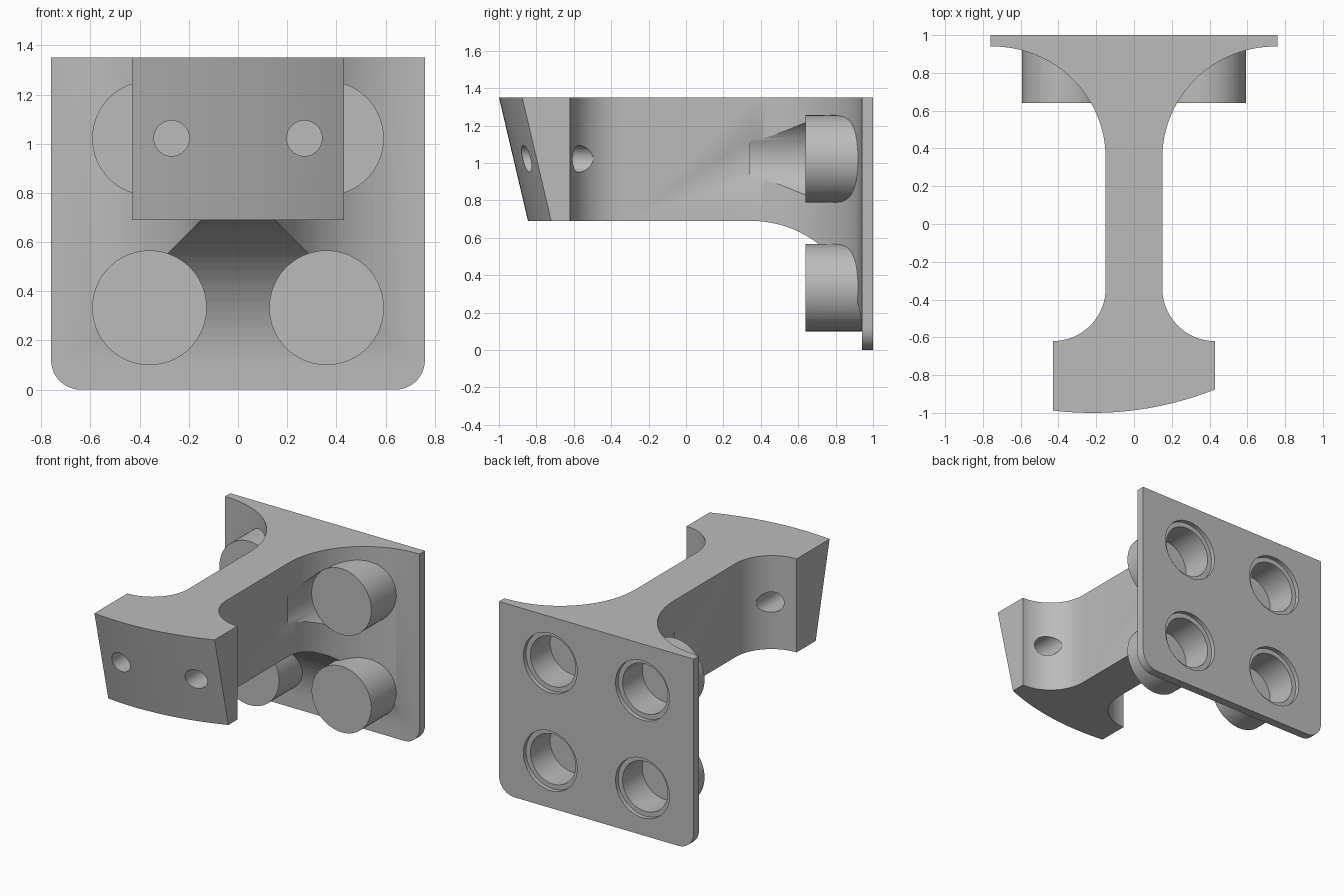
import bpy, bmesh
from math import sin, cos, pi, sqrt
from mathutils import Matrix, Vector

if "Cube" in bpy.data.objects:
    bpy.data.objects.remove(bpy.data.objects["Cube"], do_unlink=True)

grey = bpy.data.materials.new("plain grey")
grey.use_nodes = True
grey.diffuse_color = (0.5, 0.5, 0.5, 1)
grey.node_tree.nodes["Principled BSDF"].inputs["Base Color"].default_value = grey.diffuse_color

TOP, UNDER = 1.35, 0.69
WEB, HEAD = 0.15, 0.43
BOSSES = [(x, z) for x in (-0.36, 0.36) for z in (0.333, 1.022)]


def finish(name, bm):
    bmesh.ops.recalc_face_normals(bm, faces=bm.faces)
    mesh = bpy.data.meshes.new(name)
    bm.to_mesh(mesh)
    bm.free()
    mesh.materials.append(grey)
    ob = bpy.data.objects.new(name, mesh)
    bpy.context.collection.objects.link(ob)
    return ob


def cylinders(name, centres, radius, y0, y1, segments=64):
    """Rods lying along y, one at each (x, z) centre."""
    bm = bmesh.new()
    for x, z in centres:
        place = Matrix.Translation((x, (y0 + y1) / 2, z)) @ Matrix.Rotation(pi / 2, 4, 'X')
        bmesh.ops.create_cone(bm, cap_ends=True, segments=segments, radius1=radius,
                              radius2=radius, depth=y1 - y0, matrix=place)
    return finish(name, bm)


def combine(target, tool, operation):
    tool.hide_render = True
    mod = target.modifiers.new(operation.lower(), 'BOOLEAN')
    mod.operation, mod.solver, mod.object = operation, 'EXACT', tool
    bpy.ops.object.select_all(action='DESELECT')
    bpy.context.view_layer.objects.active = target
    target.select_set(True)
    bpy.ops.object.modifier_apply(modifier=mod.name)
    bpy.data.objects.remove(tool, do_unlink=True)


# Arm: clamp head, web and a flare that spreads sideways and down
N = 24
side = []  # (half width, y, underside z)
for i in range(N + 1):
    a = pi / 2 * i / N
    side.append((HEAD - 0.28 * sin(a), -0.62 + 0.28 * (1 - cos(a)), UNDER))
web_end = len(side)
for i in range(N + 1):
    a = pi / 2 * i / N
    spread = 0.6 * (1 - cos(a))
    side.append((WEB + spread, 0.35 + 0.59 * sin(a), UNDER - spread))
side.append((0.75, 0.97, 0.09))

bm = bmesh.new()


def column(x, y, z, shift=0):
    return bm.verts.new((x, y, TOP)), bm.verts.new((x, y + shift, z))


right = [column(-w, y, z) for w, y, z in side]
left = [column(w, y, z) for w, y, z in side]
front = []
for i in range(N + 1):
    x = -HEAD + 2 * HEAD * i / N
    front.append(column(x, 0.76 - sqrt(1.76 ** 2 - (x + 0.22) ** 2), UNDER, 0.155))

loop = front + left + right[::-1]
for (t0, b0), (t1, b1) in zip(loop, loop[1:] + loop[:1]):
    bm.faces.new((t0, t1, b1, b0))
bm.faces.new([t for t, b in loop])
flat = front + left[:web_end + 1] + right[web_end::-1]
bm.faces.new([b for t, b in flat])
for i in range(web_end, len(side) - 1):
    bm.faces.new((left[i][1], left[i + 1][1], right[i + 1][1], right[i][1]))
bracket = finish("mounting_bracket", bm)

# Back plate with rounded lower corners
bm = bmesh.new()
outline = [(0.76, TOP), (-0.76, TOP)]
for cx, start in ((-0.64, pi), (0.64, 1.5 * pi)):
    for i in range(13):
        a = start + pi / 2 * i / 12
        outline.append((cx + 0.12 * cos(a), 0.12 + 0.12 * sin(a)))
base = bm.faces.new([bm.verts.new((x, 0.94, z)) for x, z in outline])
ext = bmesh.ops.extrude_face_region(bm, geom=[base], use_keep_orig=True)
moved = [g for g in ext["geom"] if isinstance(g, bmesh.types.BMVert)]
bmesh.ops.translate(bm, verts=moved, vec=Vector((0, 0.06, 0)))
combine(bracket, finish("back_plate", bm), 'UNION')

# Clearance in the web, then the round bosses
combine(bracket, cylinders("boss_clearance", BOSSES, 0.235, 0.342, 0.645), 'DIFFERENCE')
combine(bracket, cylinders("bosses", BOSSES, 0.233, 0.64, 0.97), 'UNION')

# Stepped blind sockets in the back and screw holes through the head
combine(bracket, cylinders("sockets", BOSSES, 0.176, 0.75, 1.1), 'DIFFERENCE')
combine(bracket, cylinders("socket_rims", BOSSES, 0.21, 0.97, 1.1), 'DIFFERENCE')
screws = [(-0.27, 1.022), (0.27, 1.022)]
combine(bracket, cylinders("screw_holes", screws, 0.072, -1.2, -0.4, 40), 'DIFFERENCE')

bpy.ops.object.select_all(action='DESELECT')
bracket.select_set(True)
bpy.context.view_layer.objects.active = bracket
bpy.ops.object.shade_smooth_by_angle(angle=pi / 6)
